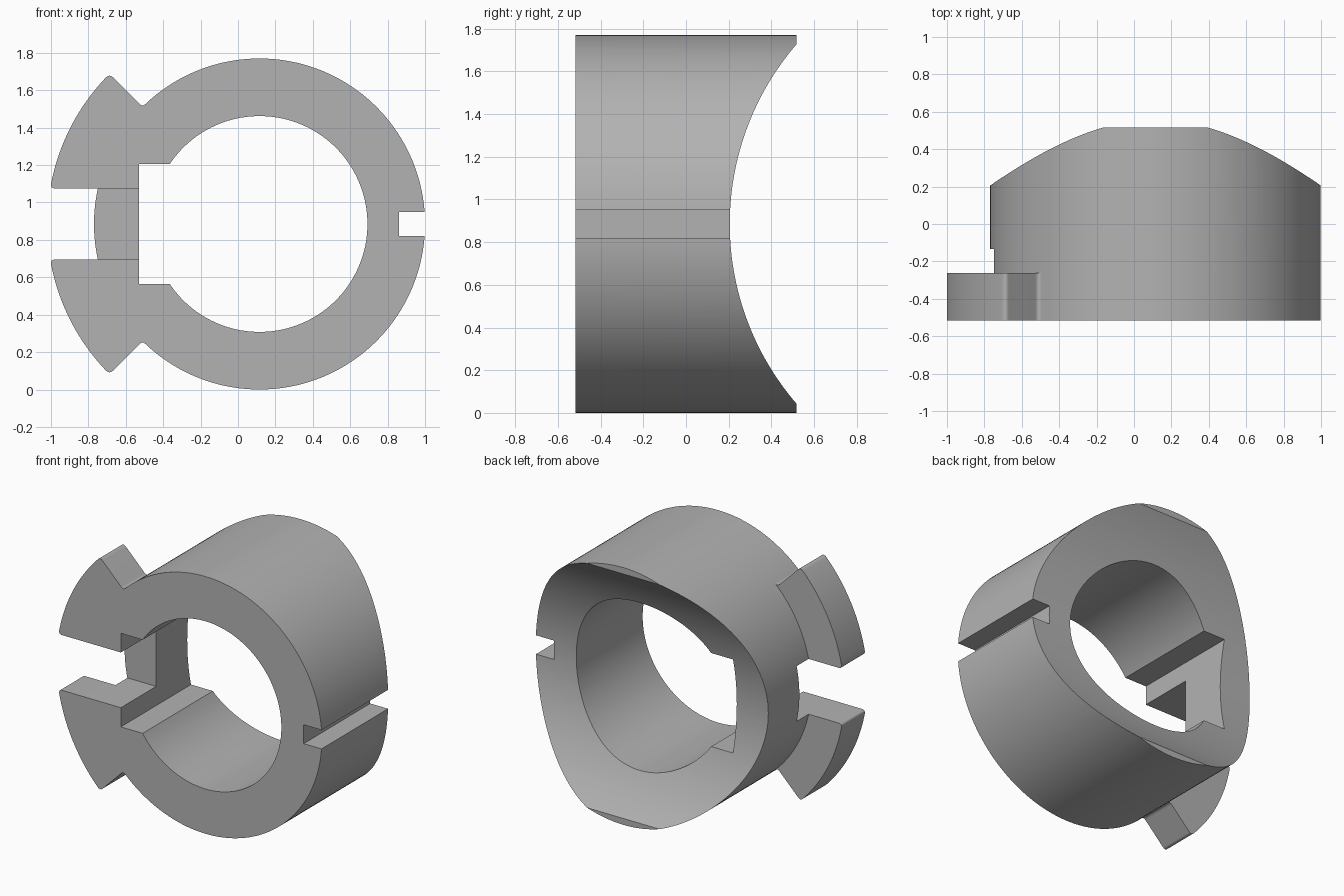
import bpy
import bmesh
from math import cos, sin, pi, radians, asin
from mathutils import Vector

cube = bpy.data.objects.get("Cube")
if cube:
    bpy.data.objects.remove(cube)

CX, CZ = 0.115, 0.885          # bore axis
R_OUT, R_IN, R_WING = 0.885, 0.577, 1.135
FRONT, BACK = -0.517, 0.517

grey = bpy.data.materials.new("plain grey")
grey.use_nodes = True
colour = (0.45, 0.45, 0.45, 1)
grey.diffuse_color = colour
grey.node_tree.nodes["Principled BSDF"].inputs["Base Color"].default_value = colour


def prism(name, points, y0, y1):
    """Extrude an x-z outline from y0 to y1."""
    bm = bmesh.new()
    face = bm.faces.new([bm.verts.new((x, y0, z)) for x, z in points])
    ext = bmesh.ops.extrude_face_region(bm, geom=[face])
    moved = [v for v in ext["geom"] if isinstance(v, bmesh.types.BMVert)]
    bmesh.ops.translate(bm, verts=moved, vec=(0, y1 - y0, 0))
    bmesh.ops.recalc_face_normals(bm, faces=bm.faces)
    mesh = bpy.data.meshes.new(name)
    bm.to_mesh(mesh)
    bm.free()
    obj = bpy.data.objects.new(name, mesh)
    bpy.context.collection.objects.link(obj)
    mesh.materials.append(grey)
    return obj


def polar(r, a):
    return Vector((CX + r * cos(a), CZ + r * sin(a)))


def circle(r, n=160):
    return [polar(r, 2 * pi * i / n) for i in range(n)]


def box(name, x0, x1, half, y0, y1):
    pts = [(x0, CZ - half), (x1, CZ - half), (x1, CZ + half), (x0, CZ + half)]
    return prism(name, pts, y0, y1)


def rounded(a, corner, b, n=6):
    """Soft corner running from a to b."""
    ts = [i / n for i in range(n + 1)]
    return [a * (1 - t) ** 2 + corner * 2 * t * (1 - t) + b * t * t for t in ts]


def combine(target, tool, operation):
    mod = target.modifiers.new(operation.lower(), "BOOLEAN")
    mod.object, mod.operation, mod.solver = tool, operation, "EXACT"
    bpy.context.view_layer.objects.active = target
    bpy.ops.object.modifier_apply(modifier=mod.name)
    bpy.data.objects.remove(tool)


# Main ring body
ring = prism("collar_ring", circle(R_OUT), FRONT, BACK)

# Two flared wings at the front, mirrored about the bore height
tip = radians(135)
low = pi - asin(0.19 / R_WING)
fil = 0.025
base = polar(R_WING, low)
outline = [Vector((-0.5, base.y))]
outline += rounded(base + Vector((fil, 0)), base, polar(R_WING, low - fil))
outline += [polar(R_WING, low - fil + (tip + 2 * fil - low) * i / 24) for i in range(1, 24)]
outline += rounded(polar(R_WING, tip + fil), polar(R_WING, tip), polar(R_WING - fil, tip))
outline += rounded(polar(R_OUT + fil, tip), polar(R_OUT, tip), polar(R_OUT, tip - fil))
outline.append(polar(0.7, tip - fil))
for side in (1, -1):
    pts = [(p.x, CZ + side * (p.y - CZ)) for p in outline]
    combine(ring, prism("wing", pts, FRONT, -0.263), "UNION")

# Bore, inner pocket, keyway and front notch
cutters = [
    prism("bore", circle(R_IN), -1, 1),
    box("pocket", -0.53, 0, 0.322, -1, 1),
    box("keyway", 0.862, 1.3, 0.065, -1, 1),
    box("notch", -1.3, -0.4, 0.19, -1, -0.133),
]

# Concave saddle across the back
saddle_r = 1.29
bpy.ops.mesh.primitive_cylinder_add(vertices=256, radius=saddle_r, depth=4,
                                    location=(0, 0.205 + saddle_r, CZ),
                                    rotation=(0, pi / 2, 0))
cutters.append(bpy.context.object)
for cutter in cutters:
    combine(ring, cutter, "DIFFERENCE")

# Single material and smooth curved walls with crisp edges
ring.data.materials.clear()
ring.data.materials.append(grey)
for poly in ring.data.polygons:
    poly.material_index = 0
bpy.ops.object.select_all(action="DESELECT")
ring.select_set(True)
bpy.context.view_layer.objects.active = ring
bpy.ops.object.shade_smooth_by_angle(angle=radians(25))
